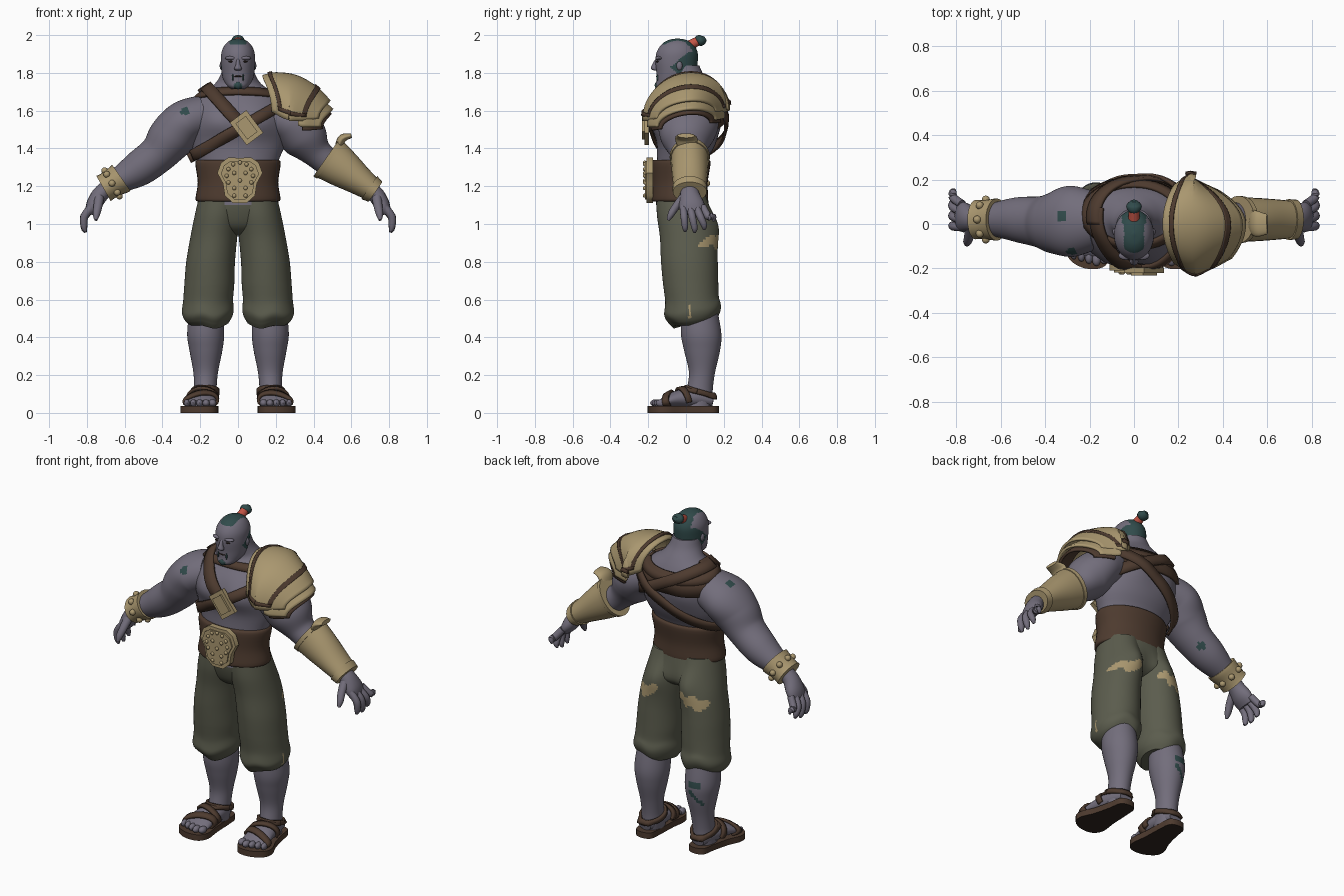
import bpy, bmesh
from math import sin, cos, pi, radians, exp
from mathutils import Vector
from mathutils.bvhtree import BVHTree

if "Cube" in bpy.data.objects:
    bpy.data.objects.remove(bpy.data.objects["Cube"])
X, Y, Z = Vector((1, 0, 0)), Vector((0, 1, 0)), Vector((0, 0, 1))

def material(name, *rgb):
    m = bpy.data.materials.new(name)
    m.use_nodes = True
    m.diffuse_color = (*rgb, 1)
    m.node_tree.nodes["Principled BSDF"].inputs["Base Color"].default_value = (*rgb, 1)
    return m

SKIN = material("grey violet skin", .17, .155, .2)
CLOTH = material("olive cloth", .105, .108, .075)
GOLD = material("dull gold", .4, .31, .16)
LEATHER = material("brown leather", .075, .043, .028)
HAIR = material("dark teal", .03, .07, .07)
RED = material("red band", .55, .09, .06)
SOLE = material("dark sole", .03, .019, .014)

def finish(name, bm, mat, thick=0):
    bmesh.ops.recalc_face_normals(bm, faces=bm.faces)
    me = bpy.data.meshes.new(name)
    bm.to_mesh(me)
    bm.free()
    me.materials.append(mat)
    me.shade_smooth()
    me.set_sharp_from_angle(angle=radians(45))
    ob = bpy.data.objects.new(name, me)
    bpy.context.scene.collection.objects.link(ob)
    if thick:
        mod = ob.modifiers.new("thickness", "SOLIDIFY")
        mod.thickness, mod.offset = thick, 0
    return ob

def spline(pts, n=4, closed=False):
    k, out = len(pts), []
    get = lambda i: pts[i % k] if closed else pts[max(0, min(k - 1, i))]
    for i in range(k if closed else k - 1):
        quad = [get(i + j) for j in (-1, 0, 1, 2)]
        for t in (s / n for s in range(n)):
            out.append([.5 * (2*b + (c-a)*t + (2*a-5*b+4*c-d)*t*t + (3*b-a-3*c+d)*t**3)
                        for a, b, c, d in zip(*quad)])
    return out if closed else out + [list(pts[-1])]

def tube(name, stations, mat, axis=None, ref=Y, seg=24, arc=None, warp=None, side=1, n=4, thick=0):
    """Loft elliptical rings; each station is x, y, z, radius across, radius along ref."""
    st, bm, rings = spline(stations, n), bmesh.new(), []
    a0, a1 = arc or (0, 360)
    count = seg + 1 if arc else seg
    for i, p in enumerate(st):
        ahead, behind = st[min(i + 1, len(st) - 1)], st[max(i - 1, 0)]
        tan = axis or (Vector(ahead[:3]) - Vector(behind[:3])).normalized()
        u = tan.cross(ref).normalized()
        w, ring = u.cross(tan), []
        for j in range(count):
            a = radians(a0 + (a1 - a0) * j / seg)
            v = Vector(p[:3]) + u * p[3] * cos(a) + w * p[4] * sin(a)
            if warp:
                warp(v)
            v.x *= side
            ring.append(bm.verts.new(v))
        rings.append(ring)
    for r, q in zip(rings, rings[1:]):
        for j in range(seg):
            k = (j + 1) % count
            bm.faces.new((r[j], r[k], q[k], q[j]))
    if not arc:
        bm.faces.new(rings[0])
        bm.faces.new(rings[-1])
    return finish(name, bm, mat, thick)

def balls(name, places, radii, mat, seg=16):
    bm = bmesh.new()
    for p in places:
        for v in bmesh.ops.create_uvsphere(bm, u_segments=seg, v_segments=seg // 2 + 2, radius=1)["verts"]:
            v.co = Vector(p) + Vector(a * b for a, b in zip(v.co, radii))
    return finish(name, bm, mat)

def prism(name, pts, depth, mat):
    bm = bmesh.new()
    front = [bm.verts.new(p) for p in pts]
    back = [bm.verts.new(Vector(p) + Vector(depth)) for p in pts]
    bm.faces.new(front)
    bm.faces.new(back)
    for i in range(len(pts)):
        bm.faces.new((front[i - 1], front[i], back[i], back[i - 1]))
    return finish(name, bm, mat)

def paint(ob, mat, rule):
    ob.data.materials.append(mat)
    for f in ob.data.polygons:
        if rule(*f.center, f.normal):
            f.material_index = len(ob.data.materials) - 1

def strap(name, bodies, centre, normal, start, arc, width, lift=.008):
    """A band that lies on the bodies where a tilted plane cuts them."""
    verts, polys = [], []
    for b in bodies:
        k = len(verts)
        verts += [v.co.copy() for v in b.data.vertices]
        polys += [[k + i for i in p.vertices] for p in b.data.polygons]
    tree = BVHTree.FromPolygons(verts, polys)
    c, n = Vector(centre), Vector(normal).normalized()
    v = n.cross(Vector(start)).normalized()
    u = v.cross(n)
    bm, rows, steps = bmesh.new(), [], 48
    for i in range(steps + 1):
        a = radians(arc[0] + (arc[1] - arc[0]) * i / steps)
        d = u * cos(a) + v * sin(a)
        hits = [tree.ray_cast(c + n * e * width / 2 + d * .6, -d)[0] for e in (-1, 0, 1)]
        if None not in hits:
            rows.append([bm.verts.new(h + d * lift) for h in hits])
    for r, q in zip(rows, rows[1:]):
        for j in (0, 1):
            bm.faces.new((r[j], r[j + 1], q[j + 1], q[j]))
    return finish(name, bm, LEATHER, .016)

# Torso with chest and shoulder blade swell
def chest(v):
    swell = exp(-((abs(v.x) - .11) / .09) ** 2 - ((v.z - 1.55) / .075) ** 2)
    v.y += -.03 * swell if v.y < 0 else .015 * swell

torso = tube("torso", [(0, -.03, 1.1, .2, .13), (0, -.035, 1.2, .195, .125), (0, -.025, 1.32, .21, .13),
                       (0, 0, 1.42, .25, .155), (0, .005, 1.52, .27, .175), (0, .02, 1.62, .255, .165),
                       (0, .03, 1.69, .195, .13), (0, .03, 1.74, .125, .1), (0, .005, 1.79, .092, .088),
                       (0, -.01, 1.84, .08, .08)], SKIN, axis=Z, seg=48, warp=chest)

# Head, with hair painted by region
head = tube("head", [(0, -.105, 1.715, .035, .04), (0, -.095, 1.73, .055, .065), (0, -.065, 1.76, .076, .092),
                     (0, -.052, 1.8, .086, .105), (0, -.05, 1.86, .09, .112), (0, -.047, 1.91, .087, .108),
                     (0, -.045, 1.95, .068, .085), (0, -.045, 1.973, .04, .05), (0, -.045, 1.982, .005, .006)],
            SKIN, axis=Z, seg=80, n=8)
paint(head, HAIR, lambda x, y, z, n: (abs(x) < .045 and z > 1.948) or (abs(x) < .055 and y > 0 and z > 1.88)
      or (y > -.085 + 1.2 * abs(z - 1.83) and 1.785 + .3 * max(0, y + .04) < z < 1.91)
      or (y < -.12 and z < 1.745 and abs(x) < .022))
for s, label in ((1, "left"), (-1, "right")):
    balls(label + "_ear", [(s * .087, -.035, 1.838)], (.01, .016, .024), SKIN)
    balls(label + "_brow", [(s * .036, -.142, 1.878)], (.034, .02, .011), SKIN)
    balls(label + "_eye", [(s * .036, -.151, 1.86)], (.014, .007, .005), SOLE)
    balls(label + "_moustache", [(s * .027, -.148, 1.775)], (.005, .008, .02), HAIR)
tube("nose", [(0, -.153, 1.875, .008, .008), (0, -.165, 1.845, .012, .014), (0, -.168, 1.822, .02, .018),
              (0, -.158, 1.812, .012, .01)], SKIN, axis=Z, seg=12)
balls("mouth", [(0, -.152, 1.782)], (.024, .008, .004), SOLE)
balls("goatee", [(0, -.146, 1.735)], (.02, .02, .022), HAIR)
tube("hair_band", [(0, .018, 1.945, .027, .027), (0, .06, 1.967, .024, .024)], RED, ref=X, seg=16)
tube("topknot", [(0, .055, 1.965, .014, .014), (0, .064, 1.97, .028, .03), (0, .085, 1.973, .027, .034),
                 (0, .104, 1.982, .012, .014)], HAIR, ref=X, seg=16)

# Arms and hands
for s, label, slim in ((1, "left", .78), (-1, "right", 1)):
    arm = tube(label + "_arm", [(.17, .015, 1.575, .11, .13), (.28, .012, 1.535, .12, .16), (.355, .005, 1.455, .123, .14),
                                (.425, .01, 1.37, .102 * slim, .115 * slim), (.53, .02, 1.29, .093 * slim, .1 * slim),
                                (.65, .02, 1.22, .062 * slim, .07), (.705, .02, 1.185, .045, .055)],
               SKIN, side=s, seg=64, n=10)
    marks = [Vector(p) for p in ((-.32, .03, 1.64), (-.28, -.13, 1.6), (-.42, .08, 1.29))]
    paint(arm, HAIR, lambda x, y, z, n: min((Vector((x, y, z)) - m).length for m in marks) < .026)
    tube(label + "_palm", [(.685, .02, 1.2, .04, .045), (.73, .02, 1.155, .044, .052), (.765, .03, 1.1, .04, .068),
                           (.787, .035, 1.06, .024, .06)], SKIN, side=s, seg=16)
    for i, tip in enumerate((.96, .955, .97, 1.015)):
        y, out = -.015 + .035 * i, -.005 + .05 * i
        tube(f"{label}_finger_{i + 1}", [(.775, y, 1.09, .021, .019), (.813, (y + out) / 2, 1.04, .021, .02),
                                         (.815, out, tip + .025, .017, .017), (.807, out, tip, .007, .007)],
             SKIN, side=s, seg=10)
    tube(label + "_thumb", [(.735, -.015, 1.14, .026, .024), (.742, -.055, 1.09, .023, .021),
                            (.75, -.08, 1.05, .019, .018), (.752, -.095, 1.02, .008, .008)], SKIN, side=s, seg=10)

# Studded bracelet on the right wrist
tube("bracelet", [(.618, .02, 1.245, .085, .095), (.63, .02, 1.237, .083, .094), (.667, .02, 1.215, .075, .088),
                  (.7, .02, 1.195, .075, .087), (.712, .02, 1.188, .077, .089)], GOLD, side=-1)
across = Vector((-.5, 0, .86))
balls("bracelet_studs", [Vector((-.667, .02, 1.215)) + across * .078 * cos(k * pi / 4) + Y * .09 * sin(k * pi / 4)
                         for k in range(8)], (.018, .018, .018), GOLD, 12)

# Long bracer on the left forearm
tube("bracer", [(.475, .02, 1.35, .12, .102), (.49, .02, 1.34, .117, .1), (.56, .02, 1.29, .102, .097),
                (.65, .02, 1.225, .077, .09), (.725, .02, 1.172, .06, .082)], GOLD)
tube("bracer_wrist_rim", [(.695, .02, 1.193, .074, .092), (.728, .02, 1.17, .064, .09)], GOLD)
tube("bracer_elbow_rim", [(.47, .02, 1.354, .125, .107), (.49, .02, 1.34, .122, .105)], GOLD)
tube("elbow_guard", [(.535, .01, 1.42, .02, .055), (.555, 0, 1.455, .022, .058), (.6, 0, 1.468, .012, .045)], GOLD)

# Layered, rounded shoulder guard on the left with leather trim
def rounded(v):
    inner, outer = max(0, (.3 - v.x) / .17), max(0, (v.x - .25) / .2)
    v.x += .07 * inner * (v.y / .2) ** 2 - outer * (.1 if v.y > 0 else .05) * (v.y / .15) ** 2
    v.z += .12 * v.y

dome = spline([(.13, 0, 1.62, .16, .17), (.2, 0, 1.59, .205, .215), (.31, 0, 1.58, .2, .225),
               (.41, 0, 1.575, .15, .195), (.485, 0, 1.58, .07, .15)])
grown = [(x, y, z, a + .008, b + .008) for x, y, z, a, b in dome]
guard = dict(axis=X, warp=rounded, thick=.014)
tube("shoulder_guard", dome, GOLD, arc=(-92, 92), n=1, **guard)
tube("guard_inner_trim", grown[2:4], LEATHER, arc=(-84, 84), **guard)
tube("guard_outer_trim", grown[12:14], LEATHER, arc=(-80, 80), **guard)
for label, arc in (("front", (-84, -78)), ("back", (78, 84))):
    tube(f"guard_{label}_trim", grown[2:14], LEATHER, arc=arc, seg=2, n=1, **guard)
tube("guard_lower_plate", [(.37, 0, 1.55, .13, .2), (.43, 0, 1.54, .12, .195), (.5, 0, 1.535, .07, .15)],
     GOLD, arc=(-92, 92), **guard)
tube("guard_lining", [(.39, 0, 1.52, .12, .18), (.45, 0, 1.52, .1, .17), (.49, 0, 1.52, .06, .13)],
     LEATHER, arc=(-92, 92), **guard)

# Harness
flank = ([torso], (0, 0, 1.5), (-.5, 0, .87), (1, 0, .57))
strap("flank_strap_front", *flank, (180, 360), .06, .012)
strap("flank_strap_back", *flank, (0, 180), .06, .032)
strap("shoulder_strap_front", [torso], (-.03, 0, 1.575), (.74, 0, .67), (-.67, 0, .74), (-20, 115), .065, .017)
strap("shoulder_strap_back", [torso], (0, 0, 1.63), (.45, 0, .89), (-.89, 0, .45), (-180, 0), .06, .022)
strap("collar", [torso], (0, .02, 1.68), (0, .2, 1), X, (0, 360), .04, .01)
strap("back_yoke", [torso], (0, .02, 1.64), (0, .1, 1), X, (15, 190), .12)
d, e = Vector((-.6, 0, .8)), Vector((.8, 0, .6))
for name, wide, high, front in (("buckle_base", .055, .075, .025), ("buckle_face", .034, .052, .037)):
    prism(name, [Vector((.045, -.195, 1.51)) + d * high * j + e * wide * i
                 for i, j in ((1, 1), (-1, 1), (-1, -1), (1, -1))], (0, -front, 0), GOLD)

# Broad belt with a studded plate
tube("belt", [(0, -.035, 1.12, .215, .145), (0, -.035, 1.135, .225, .152), (0, -.032, 1.22, .213, .147),
              (0, -.025, 1.32, .226, .155), (0, -.025, 1.34, .214, .147)], LEATHER, axis=Z, seg=40)
half = [(0, 1.35), (.06, 1.352), (.1, 1.325), (.12, 1.27), (.09, 1.215), (.08, 1.15), (.035, 1.11)]
outline = half + [(-x, z) for x, z in reversed(half[1:])]
for name, size, front in (("belt_plate_rim", 1, .034), ("belt_plate", .84, .042)):
    prism(name, [(.01 + x * size, -.176, 1.235 + (z - 1.235) * size) for x, z in outline], (0, -front, 0), GOLD)
studs = [(.01 + .07 * cos(k * pi / 6), 1.255 + .07 * sin(k * pi / 6)) for k in range(-1, 8)]
studs += [(.01 + x, z) for x in (-.03, .03) for z in (1.15, 1.19, 1.27)] + [(.01, 1.23)]
balls("belt_studs", [(x, -.219, z) for x, z in studs], (.011, .009, .011), GOLD, 10)

# Trousers with worn patches behind
def folds(v):
    low = max(0, min(1, (.66 - v.z) / .1))
    v.z += low * ((v.y - .04) * .15 + .008 * sin(40 * v.x))
    if v.y > 0:
        v.y += .025 * exp(-((abs(v.x) - .1) / .07) ** 2 - ((v.z - 1) / .08) ** 2)

def worn(x, y, z, n):
    blob = ((abs(x) - .15) / .085) ** 2 + ((z - .915 + .25 * (abs(x) - .15)) / .036) ** 2
    return (y > .06 and blob < 1 + .5 * sin(70 * x + 60 * z)) or (x > .25 and abs(y - .02) < .007 and .5 < z < .57)

tube("trouser_seat", [(0, -.025, 1.16, .205, .137), (0, -.015, 1.08, .215, .138), (0, 0, 1.0, .2, .125),
                      (0, .005, .96, .13, .09), (0, .005, .94, .07, .04)],
     CLOTH, axis=Z, seg=48, warp=folds)
for s, label in ((1, "left"), (-1, "right")):
    leg = tube(label + "_trouser_leg", [(.095, -.025, 1.15, .11, .13), (.108, -.012, 1.05, .12, .142),
                                        (.128, .012, .93, .124, .15), (.145, .018, .8, .129, .15),
                                        (.152, .025, .68, .132, .146), (.158, .032, .6, .132, .142),
                                        (.16, .035, .54, .137, .15), (.157, .04, .5, .125, .134),
                                        (.15, .042, .47, .1, .11)],
               CLOTH, axis=Z, seg=96, warp=folds, side=s, n=10)
    paint(leg, GOLD, worn)
    # Lower leg, foot and toes
    calf = tube(label + "_calf", [(.168, .07, .55, .088, .095), (.171, .08, .42, .098, .107), (.17, .085, .33, .087, .095),
                                  (.171, .085, .22, .066, .07), (.173, .075, .14, .06, .068), (.175, .065, .08, .062, .075),
                                  (.178, .06, .035, .06, .075)], SKIN, axis=Z, side=s, seg=48, n=6)
    paint(calf, HAIR, lambda x, y, z, n: x < -.15 and y > .1 and (abs(z - .42) < .012 or abs(z - .34 - x - .19) < .016)
          and x > -.225)
    foot = tube(label + "_foot", [(.18, .145, .065, .03, .04), (.18, .06, .08, .055, .065), (.19, -.04, .075, .045, .075),
                                  (.198, -.11, .058, .028, .082), (.2, -.14, .05, .016, .075)], SKIN, ref=X, side=s)
    for i in range(5):
        balls(f"{label}_toe_{i + 1}", [(s * (.135 + .034 * i), -.16 + .01 * abs(i - 1), .052)],
              (.021 - .0015 * i, .03, .02), SKIN, 12)
    # Sandal
    shape = [(.13, .155), (.18, .175), (.23, .155), (.245, .08), (.27, -.02), (.303, -.1), (.29, -.16),
             (.22, -.2), (.14, -.195), (.105, -.14), (.115, -.04), (.12, .08)]
    sole = prism(label + "_sandal", [(s * x, y, 0) for x, y in spline(shape, 4, True)], (0, 0, .036), LEATHER)
    paint(sole, SOLE, lambda x, y, z, n: n.z < -.5)
    strap(label + "_toe_strap", [foot], (s * .196, -.085, .055), (s * .25, 1, .2), Z, (-110, 110), .035)
    strap(label + "_instep_strap", [foot, calf], (s * .185, -.01, .07), (-s * .3, 1, .35), Z, (-100, 100), .03)
    strap(label + "_ankle_strap", [foot, calf], (s * .175, .06, .115), (0, .3, 1), X, (0, 360), .026)
